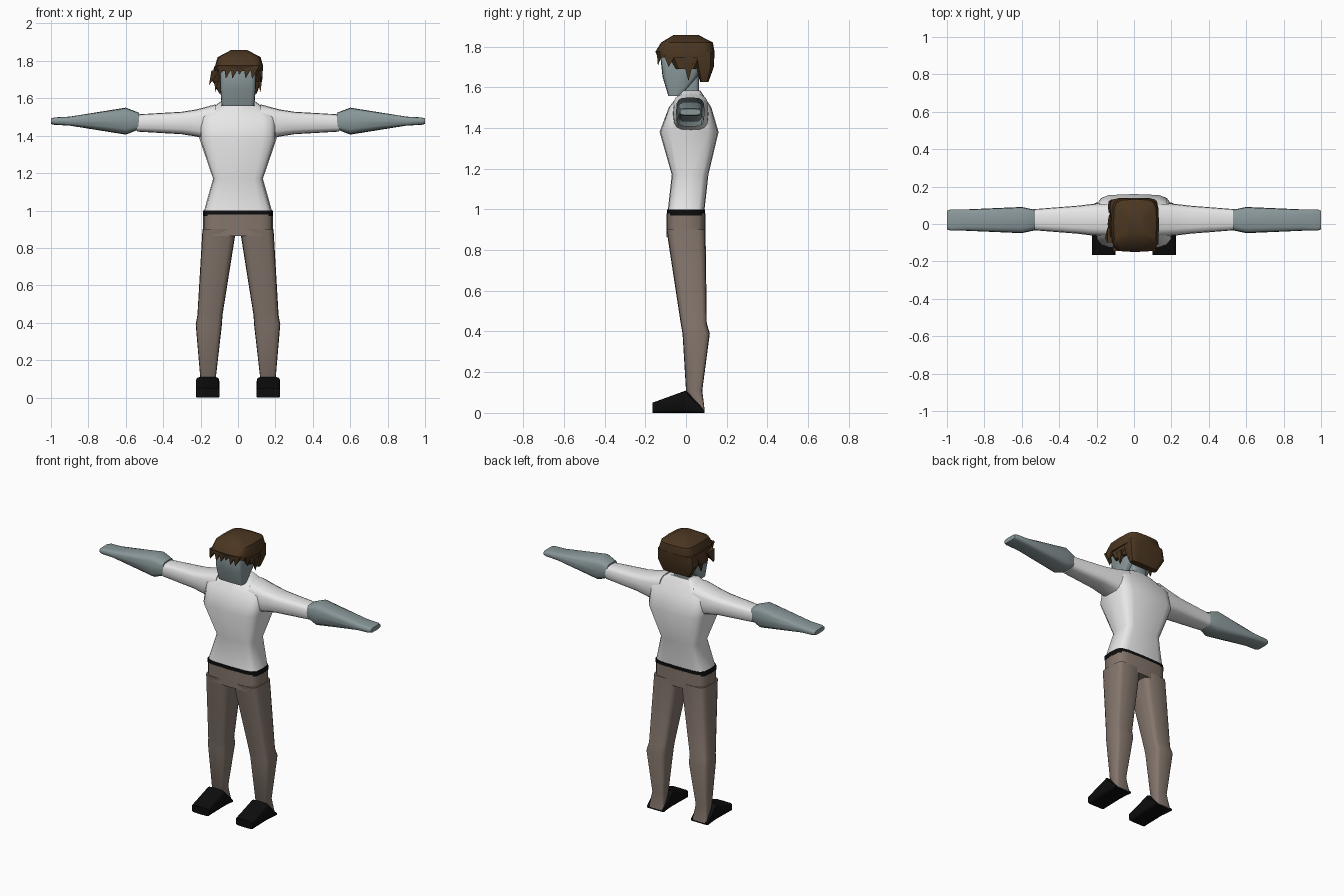
import bpy
import bmesh
from math import sin, cos, pi, radians, copysign
from mathutils import Vector

default_cube = bpy.data.objects.get("Cube")
if default_cube:
    bpy.data.objects.remove(default_cube, do_unlink=True)


def make_material(name, red, green, blue):
    colour = (red, green, blue, 1)
    material = bpy.data.materials.new(name)
    material.use_nodes = True
    material.diffuse_color = colour
    shader = material.node_tree.nodes["Principled BSDF"]
    shader.inputs["Base Color"].default_value = colour
    return material


skin = make_material("grey blue skin", .25, .31, .32)
shirt = make_material("white shirt", .8, .8, .8)
trousers = make_material("taupe trousers", .23, .18, .15)
hair = make_material("brown hair", .07, .037, .015)
leather = make_material("black leather", .004, .004, .004)


def finish(name, mesh_builder, material, sharp_angle):
    """Turn a bmesh into a shaded, coloured object."""
    bmesh.ops.recalc_face_normals(mesh_builder, faces=mesh_builder.faces)
    mesh = bpy.data.meshes.new(name)
    mesh_builder.to_mesh(mesh)
    mesh_builder.free()
    mesh.materials.append(material)
    part = bpy.data.objects.new(name, mesh)
    bpy.context.collection.objects.link(part)
    bpy.ops.object.select_all(action='DESELECT')
    part.select_set(True)
    bpy.context.view_layer.objects.active = part
    bpy.ops.object.shade_smooth_by_angle(angle=radians(sharp_angle))


def ring(at, wide, deep, across=0, along=0):
    """Cross-section at a distance along the axis: half sizes and centre shift."""
    return at, wide, deep, across, along


def rounded(value, power):
    return copysign(abs(value) ** power, value)


def loft(name, material, rings, axis='z', origin=(0, 0, 0), side=1,
         power=.45, sharp_angle=50, corners=16):
    """Skin a row of rounded-box rings and cap both ends."""
    builder = bmesh.new()
    loops = []
    for at, wide, deep, across, along in rings:
        loop = []
        for step in range(corners):
            turn = 2 * pi * step / corners
            a = across + wide * rounded(cos(turn), power)
            b = along + deep * rounded(sin(turn), power)
            offset = {'x': (at, a, b), 'y': (a, at, b), 'z': (a, b, at)}[axis]
            point = Vector(origin) + Vector(offset)
            point.x *= side
            loop.append(builder.verts.new(point))
        loops.append(loop)
    for lower, upper in zip(loops, loops[1:]):
        for step in range(corners):
            before = step - 1
            builder.faces.new((lower[before], lower[step], upper[step], upper[before]))
    builder.faces.new(loops[0])
    builder.faces.new(loops[-1])
    finish(name, builder, material, sharp_angle)


def lock(name, base, tip, width, depth):
    """Pointed lock of hair running from a flat base to its tip."""
    builder = bmesh.new()
    base = Vector(base)
    across, along = Vector((width, 0, 0)), Vector((0, depth, 0))
    corners = [builder.verts.new(base + corner) for corner in
               (-across - along, across - along, across + along, along - across)]
    point = builder.verts.new(tip)
    builder.faces.new(corners)
    for index, corner in enumerate(corners):
        builder.faces.new((corners[index - 1], corner, point))
    finish(name, builder, hair, sharp_angle=30)


# Shirt: hem, waist, chest, shoulders, collar
loft("shirt_body", shirt, [
    ring(.99, wide=.184, deep=.09),
    ring(1.17, wide=.133, deep=.09, along=.02),
    ring(1.38, wide=.205, deep=.145, along=.015),
    ring(1.5, wide=.205, deep=.105, along=.02),
    ring(1.585, wide=.09, deep=.045, along=.025)])

# Belt and hips
loft("belt", leather, [ring(height, wide=.187, deep=.094) for height in (.97, 1)])
loft("hips", trousers, [ring(height, wide=.186, deep=.095) for height in (.865, .98)])

for label, side in (("left", 1), ("right", -1)):
    # Arm: sleeve, then flared forearm thinning to a flat hand
    loft(label + "_sleeve", shirt, [
        ring(.12, wide=.09, deep=.1),
        ring(.22, wide=.085, deep=.073),
        ring(.3, wide=.075, deep=.06),
        ring(.54, wide=.056, deep=.046)],
        axis='x', origin=(0, .023, 1.468), side=side, power=.6)
    loft(label + "_forearm_and_hand", skin, [
        ring(.53, wide=.055, deep=.045),
        ring(.6, wide=.07, deep=.072),
        ring(.9, wide=.057, deep=.024),
        ring(.98, wide=.057, deep=.02),
        ring(1, wide=.05, deep=.015)],
        axis='x', origin=(0, .021, 1.478), side=side, power=.55)

    # Trouser leg: heel, ankle, calf, knee, thigh
    loft(label + "_trouser_leg", trousers, [
        ring(.01, wide=.053, deep=.012, across=.16, along=.08),
        ring(.11, wide=.042, deep=.04, across=.16, along=.04),
        ring(.39, wide=.07, deep=.067, across=.156, along=.05),
        ring(.44, wide=.067, deep=.064, across=.15, along=.038),
        ring(.9, wide=.09, deep=.096, across=.1)], side=side)

    # Shoe: wedge rising from the toe and cut away to the heel
    loft(label + "_shoe", leather,
         [ring(y, wide=.063, deep=height / 2, along=height / 2)
          for y, height in ((-.165, .05), (0, .11), (.09, .015))],
         axis='y', origin=(.162, 0, 0), side=side, power=.3, sharp_angle=40)

# Neck and head
loft("neck", skin, [ring(height, wide=.055, deep=.05, along=.015) for height in (1.53, 1.68)])
loft("head", skin, [
    ring(1.558, wide=.087, deep=.03, along=-.057),
    ring(1.65, wide=.095, deep=.085, along=-.03),
    ring(1.75, wide=.097, deep=.113, along=-.013),
    ring(1.8, wide=.09, deep=.1)], power=.3)

# Hair masses: crown, back, and a shorter band above the ears
loft("hair_crown", hair, [
    ring(1.745, wide=.128, deep=.138),
    ring(1.775, wide=.128, deep=.145, along=-.005),
    ring(1.82, wide=.115, deep=.127, along=.005),
    ring(1.857, wide=.045, deep=.06)],
    origin=(.006, 0, 0), sharp_angle=35)
loft("hair_back", hair, [
    ring(1.625, wide=.1, deep=.02, along=.09),
    ring(1.7, wide=.134, deep=.045, across=-.006, along=.092),
    ring(1.77, wide=.128, deep=.055, along=.085)], sharp_angle=35)
loft("hair_sides", hair, [
    ring(1.69, wide=.133, deep=.055, across=-.008),
    ring(1.77, wide=.128, deep=.11)], sharp_angle=35)

# Jagged fringe swept to one side
for index in range(6):
    x = .035 * index - .085
    drop = .07 if index % 3 else .05
    lock(f"fringe_lock_{index + 1}", (x, -.128, 1.775),
         (x - .015, -.138, 1.775 - drop), width=.026, depth=.016)

# Locks by the ears and temples
for label, side in (("left", 1), ("right", -1)):
    lock(label + "_ear_lock", (side * .115, .012, 1.72), (side * .12, .012, 1.63),
         width=.016, depth=.024)
lock("right_swept_lock", (-.12, -.06, 1.75), (-.155, -.075, 1.67), width=.022, depth=.04)
lock("left_temple_lock", (.115, -.08, 1.76), (.13, -.085, 1.7), width=.016, depth=.03)
